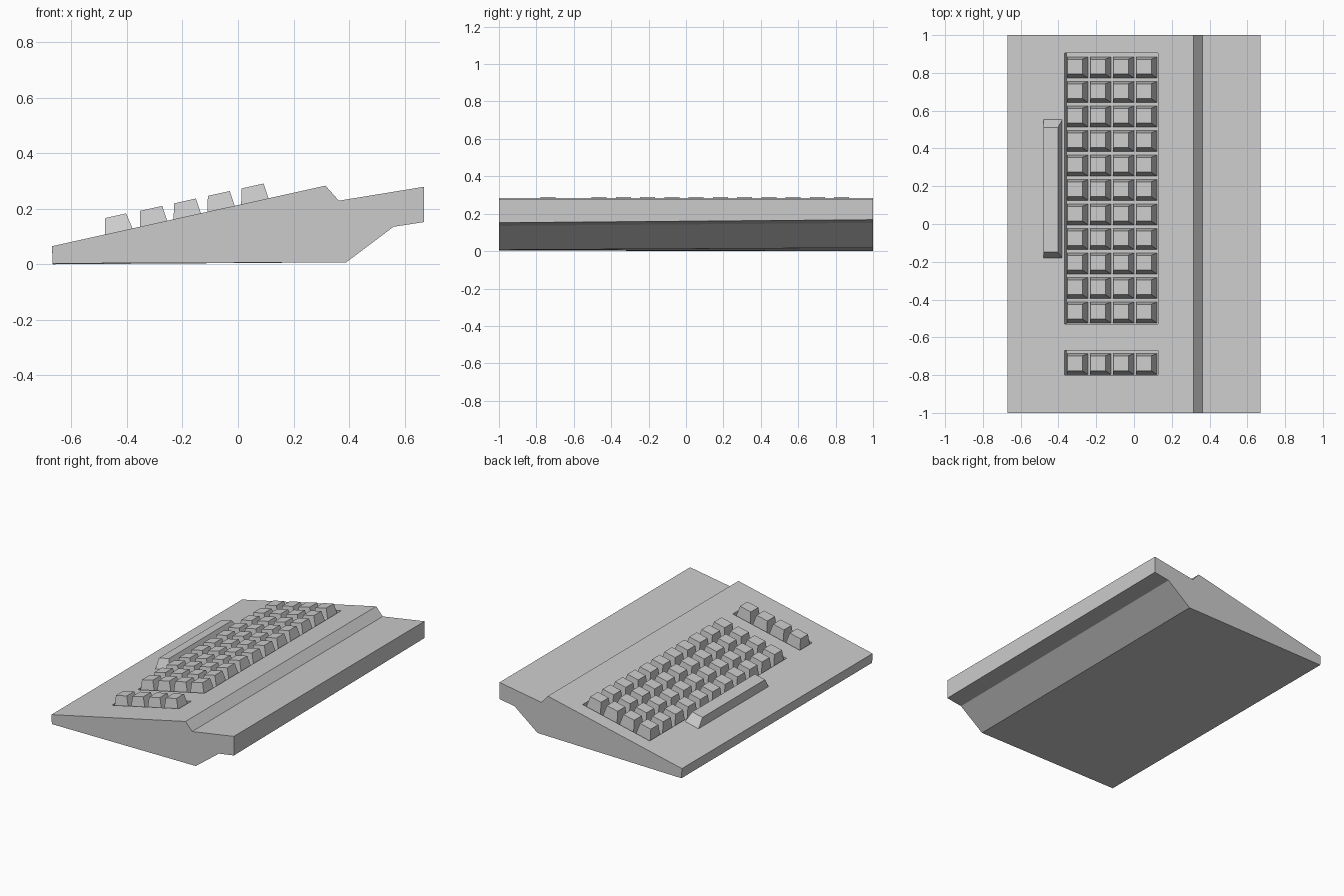
import bpy

if "Cube" in bpy.data.objects:
    bpy.data.objects.remove(bpy.data.objects["Cube"])

SLOPE, DEPTH, KEY_H = 0.2213, 0.04, 0.057


def deck(x):
    """Height of the sloping deck at x."""
    return 0.065 + SLOPE * (x + 0.67)


def make(name, verts, faces):
    me = bpy.data.meshes.new(name)
    me.from_pydata(verts, [], faces)
    me.update()
    ob = bpy.data.objects.new(name, me)
    bpy.context.collection.objects.link(ob)
    return ob


def frustum(bottom, top, low, high):
    """Block between two x/y rectangles, both parallel to the deck."""
    verts = []
    for (x0, x1, y0, y1), h in ((bottom, low), (top, high)):
        verts += [(x, y, deck(x) + h) for x, y in
                  ((x0, y0), (x1, y0), (x1, y1), (x0, y1))]
    faces = [(3, 2, 1, 0), (4, 5, 6, 7)]
    faces += [(i, (i + 1) % 4, (i + 1) % 4 + 4, i + 4) for i in range(4)]
    return verts, faces


# Case: side profile, underside slightly higher at the +y end
upper = [(-0.67, 0.065), (0.315, 0.283), (0.363, 0.229), (0.67, 0.279)]
near = upper + [(0.67, 0.152), (0.56, 0.135), (0.39, 0.007), (-0.667, 0.003)]
far = upper + [(0.67, 0.168), (0.56, 0.151), (0.39, 0.018), (-0.667, 0.0)]
n = len(near)
verts = [(x, -1, z) for x, z in near] + [(x, 1, z) for x, z in far]
faces = [tuple(range(n))[::-1], tuple(range(n, 2 * n))]
faces += [(i, (i + 1) % n, (i + 1) % n + n, i + n) for i in range(n)]
case = make("case", verts, faces)

# Sunken key wells, walls square to the deck
for name, y0, y1 in (("main_well_cutter", -0.53, 0.905),
                     ("side_well_cutter", -0.80, -0.67)):
    x0, x1, up = -0.367, 0.126, 0.06
    d, u = DEPTH * SLOPE, up * SLOPE
    cutter = make(name, *frustum((x0 + d, x1 + d, y0, y1),
                                 (x0 - u, x1 - u, y0, y1), -DEPTH, up))
    cutter.hide_render = True
    cutter.hide_set(True)
    mod = case.modifiers.new(name, 'BOOLEAN')
    mod.operation = 'DIFFERENCE'
    mod.solver = 'EXACT'
    mod.object = cutter


# Keycaps: rows of four
def key_block(name, centres):
    verts, faces = [], []
    for cy in centres:
        for col in range(4):
            x = -0.352 + col * 0.1217
            v, f = frustum((x - 0.003, x + 0.109, cy - 0.057, cy + 0.055),
                           (x, x + 0.079, cy - 0.037, cy + 0.042),
                           -DEPTH, KEY_H)
            faces += [tuple(i + len(verts) for i in q) for q in f]
            verts += v
    make(name, verts, faces)


key_block("main_keys", [-0.467 + 0.1297 * i for i in range(11)])
key_block("function_keys", [-0.74])

# Space bar
make("space_bar", *frustum((-0.479, -0.378, -0.184, 0.556),
                           (-0.478, -0.403, -0.147, 0.51), -0.005, 0.059))
